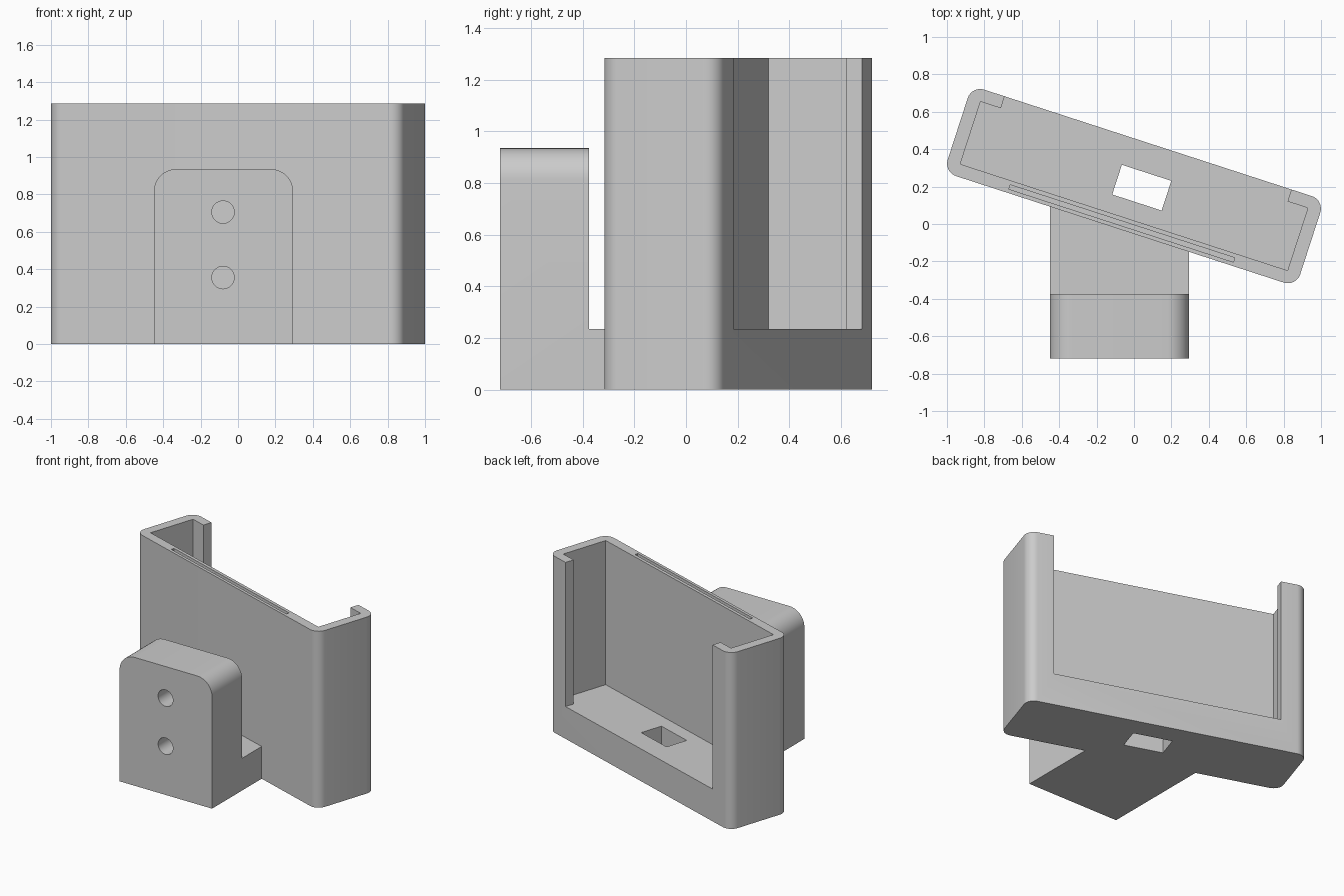
import bpy, bmesh
from math import radians, sin, cos, pi
from mathutils import Matrix, Vector

if "Cube" in bpy.data.objects:
    bpy.data.objects.remove(bpy.data.objects["Cube"])

HEIGHT, FLOOR = 1.285, 0.235
TRAY = Matrix.Translation((0, 0.2025, 0)) @ Matrix.Rotation(radians(-18), 4, 'Z')


def prism(name, outline, z0, z1, matrix=Matrix(), bevel=None):
    """Extrude a plan outline; optionally round the top edges running along y."""
    bm = bmesh.new()
    face = bm.faces.new([bm.verts.new((x, y, z0)) for x, y in outline])
    top = bmesh.ops.extrude_face_region(bm, geom=[face])['geom']
    bmesh.ops.translate(bm, vec=(0, 0, z1 - z0),
                        verts=[v for v in top if isinstance(v, bmesh.types.BMVert)])
    if bevel:
        edges = [e for e in bm.edges
                 if all(abs(v.co.z - z1) < 1e-5 for v in e.verts)
                 and abs(e.verts[0].co.x - e.verts[1].co.x) < 1e-5]
        bmesh.ops.bevel(bm, geom=edges, offset=bevel, segments=10,
                        profile=0.5, affect='EDGES')
    bmesh.ops.transform(bm, matrix=matrix, verts=bm.verts)
    bmesh.ops.recalc_face_normals(bm, faces=bm.faces)
    mesh = bpy.data.meshes.new(name)
    bm.to_mesh(mesh)
    bm.free()
    ob = bpy.data.objects.new(name, mesh)
    bpy.context.collection.objects.link(ob)
    return ob


def rect(cx, cy, w, d):
    return [(cx + sx * w / 2, cy + sy * d / 2)
            for sx, sy in ((-1, -1), (1, -1), (1, 1), (-1, 1))]


def rounded_rect(a, b, r, n=8):
    pts = []
    for k, (sx, sy) in enumerate(((1, 1), (-1, 1), (-1, -1), (1, -1))):
        for i in range(n + 1):
            t = (k + i / n) * pi / 2
            pts.append((sx * (a - r) + r * cos(t), sy * (b - r) + r * sin(t)))
    return pts


def carve(ob, cutters):
    bpy.context.view_layer.objects.active = ob
    for c in cutters:
        mod = ob.modifiers.new("cut", 'BOOLEAN')
        mod.operation, mod.solver, mod.object = 'DIFFERENCE', 'EXACT', c
        bpy.ops.object.modifier_apply(modifier=mod.name)
        bpy.data.objects.remove(c)


def smooth(ob):
    bpy.ops.object.select_all(action='DESELECT')
    ob.select_set(True)
    bpy.context.view_layer.objects.active = ob
    bpy.ops.object.shade_smooth_by_angle(angle=radians(25))


# Angled open-backed tray
A, B = 0.991, 0.243
tray = prism("tray", rounded_rect(A, B, 0.07), 0, HEIGHT, TRAY)
# Cavity plan: pocket plus the narrower opening between the rear lips
cavity = [(-0.92, -0.175), (0.92, -0.175), (0.92, 0.176), (0.806, 0.176),
          (0.806, 0.4), (-0.806, 0.4), (-0.806, 0.176), (-0.92, 0.176)]
carve(tray, [
    prism("cavity_cutter", cavity, FLOOR, 1.5, TRAY),
    prism("floor_hole_cutter", rect(0.042, 0.005, 0.278, 0.167), -0.2, 0.5, TRAY),
    prism("slot_cutter", rect(0, -0.21, 1.262, 0.024), FLOOR, 1.5, TRAY),
])
smooth(tray)

# Mounting block: upright plate with a low foot that meets the slanted tray wall
X0, X1 = -0.45, 0.295
p, q = TRAY @ Vector((-A, -B, 0)), TRAY @ Vector((A, -B, 0))


def wall_y(x):
    return p.y + (q.y - p.y) * (x - p.x) / (q.x - p.x)


mount = prism("mount", [(X0, -0.72), (X1, -0.72), (X1, wall_y(X1)), (X0, wall_y(X0))],
              0, 0.935, bevel=0.12)
cutters = [prism("gap_cutter", rect(-0.08, 0.125, 1.2, 1.0), FLOOR, 1.2)]
# Two screw holes through the plate
for z in (0.355, 0.705):
    circle = [(0.06 * cos(i * pi / 16), 0.06 * sin(i * pi / 16)) for i in range(32)]
    pose = Matrix.Translation((-0.08, -0.55, z)) @ Matrix.Rotation(pi / 2, 4, 'X')
    cutters.append(prism("screw_hole_cutter", circle, -0.3, 0.3, pose))
carve(mount, cutters)
smooth(mount)
